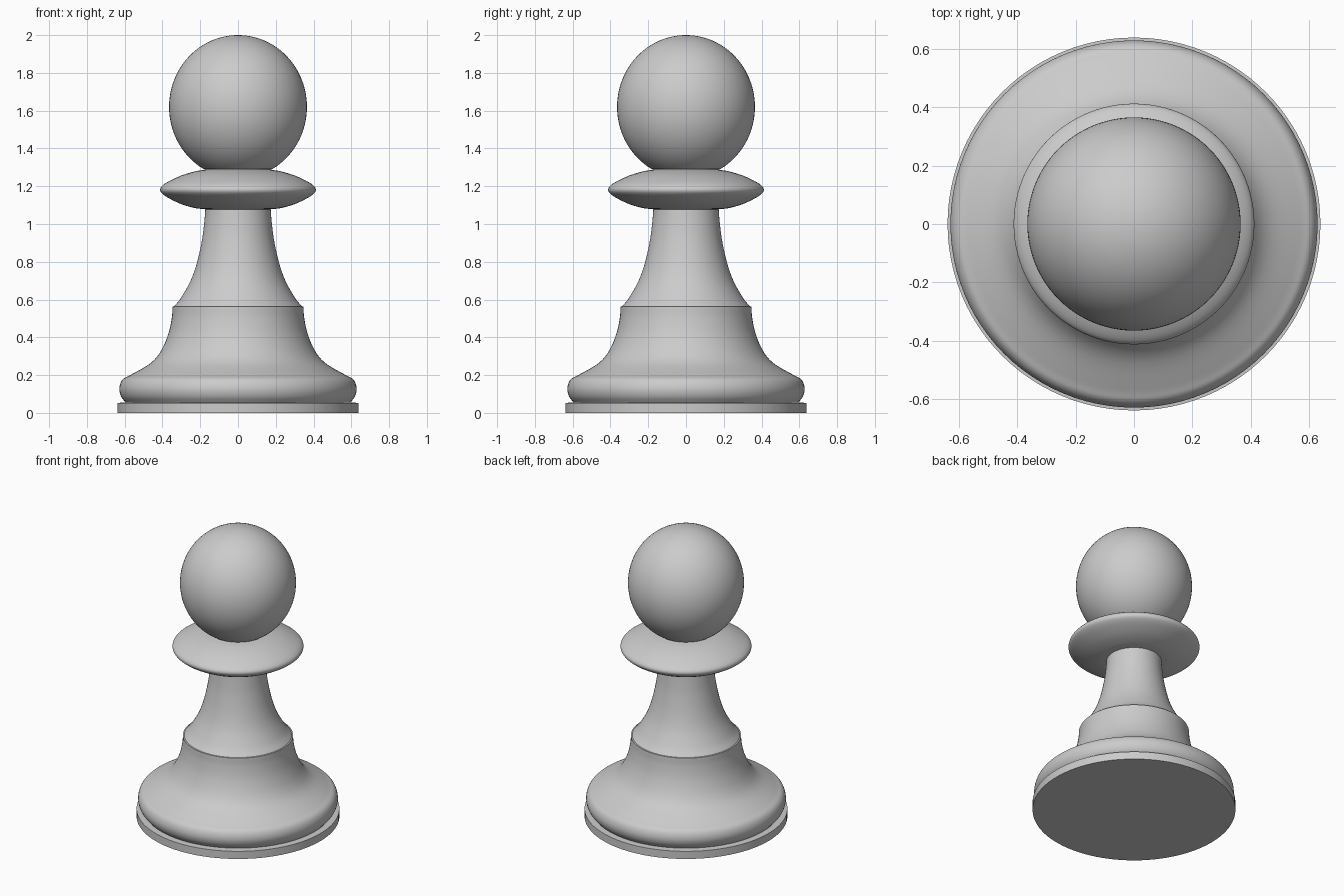
import bpy, bmesh, math
from mathutils import Vector

if "Cube" in bpy.data.objects:
    bpy.data.objects.remove(bpy.data.objects["Cube"])

SEGMENTS = 96


def smooth_path(points, steps=6):
    """Catmull-Rom curve through (radius, height) points."""
    p = [Vector(q) for q in points]
    p = [2 * p[0] - p[1]] + p + [2 * p[-1] - p[-2]]
    out = []
    for a, b, c, d in zip(p, p[1:], p[2:], p[3:]):
        for k in range(steps):
            t = k / steps
            out.append(0.5 * (2 * b + (c - a) * t + (2 * a - 5 * b + 4 * c - d) * t ** 2
                              + (3 * b - a - 3 * c + d) * t ** 3))
    return out + [p[-2]]


def lathe(name, profile):
    """Turn a bottom-to-top profile around z."""
    bm = bmesh.new()
    rings = []
    for r, z in profile:
        ring = []
        for j in range(SEGMENTS):
            a = 2 * math.pi * j / SEGMENTS
            ring.append(bm.verts.new((r * math.cos(a), r * math.sin(a), z)))
        rings.append(ring)
    for lo, hi in zip(rings, rings[1:]):
        for j in range(SEGMENTS):
            k = (j + 1) % SEGMENTS
            bm.faces.new((lo[j], lo[k], hi[k], hi[j]))
    bmesh.ops.remove_doubles(bm, verts=bm.verts, dist=1e-5)
    mesh = bpy.data.meshes.new(name)
    bm.to_mesh(mesh)
    bm.free()
    obj = bpy.data.objects.new(name, mesh)
    bpy.context.collection.objects.link(obj)
    bpy.ops.object.select_all(action='DESELECT')
    obj.select_set(True)
    bpy.context.view_layer.objects.active = obj
    bpy.ops.object.shade_smooth_by_angle(angle=math.radians(30))
    return obj


# Flat plinth
lathe("plinth", [(0, 0), (0.638, 0), (0.638, 0.053), (0.595, 0.055)])

# Rounded foot with concave flare
lathe("foot", smooth_path([
    (0.595, 0.055), (0.618, 0.085), (0.628, 0.12), (0.623, 0.155), (0.605, 0.182),
    (0.565, 0.203), (0.465, 0.262), (0.41, 0.325), (0.37, 0.415), (0.351, 0.5),
    (0.346, 0.563)]) + [(0.338, 0.564)])

# Tapered stem
lathe("stem", smooth_path([
    (0.338, 0.564), (0.3, 0.612), (0.25, 0.702), (0.216, 0.8), (0.19, 0.92),
    (0.178, 1.015), (0.173, 1.078)]))

# Lens-shaped collar
lathe("collar", smooth_path([
    (0.173, 1.078), (0.23, 1.085), (0.307, 1.108), (0.385, 1.148), (0.412, 1.18),
    (0.388, 1.213), (0.307, 1.254), (0.23, 1.278), (0.18, 1.287), (0.176, 1.293)]))

# Slightly tall ball head
CZ, RX, RZ = 1.62, 0.365, 0.38
start = -math.acos(0.185 / RX)
head = [(0.176, 1.293)]
for i in range(41):
    t = start + (math.pi / 2 - start) * i / 40
    head.append((RX * math.cos(t) if i < 40 else 0, CZ + RZ * math.sin(t)))
lathe("head", head)
